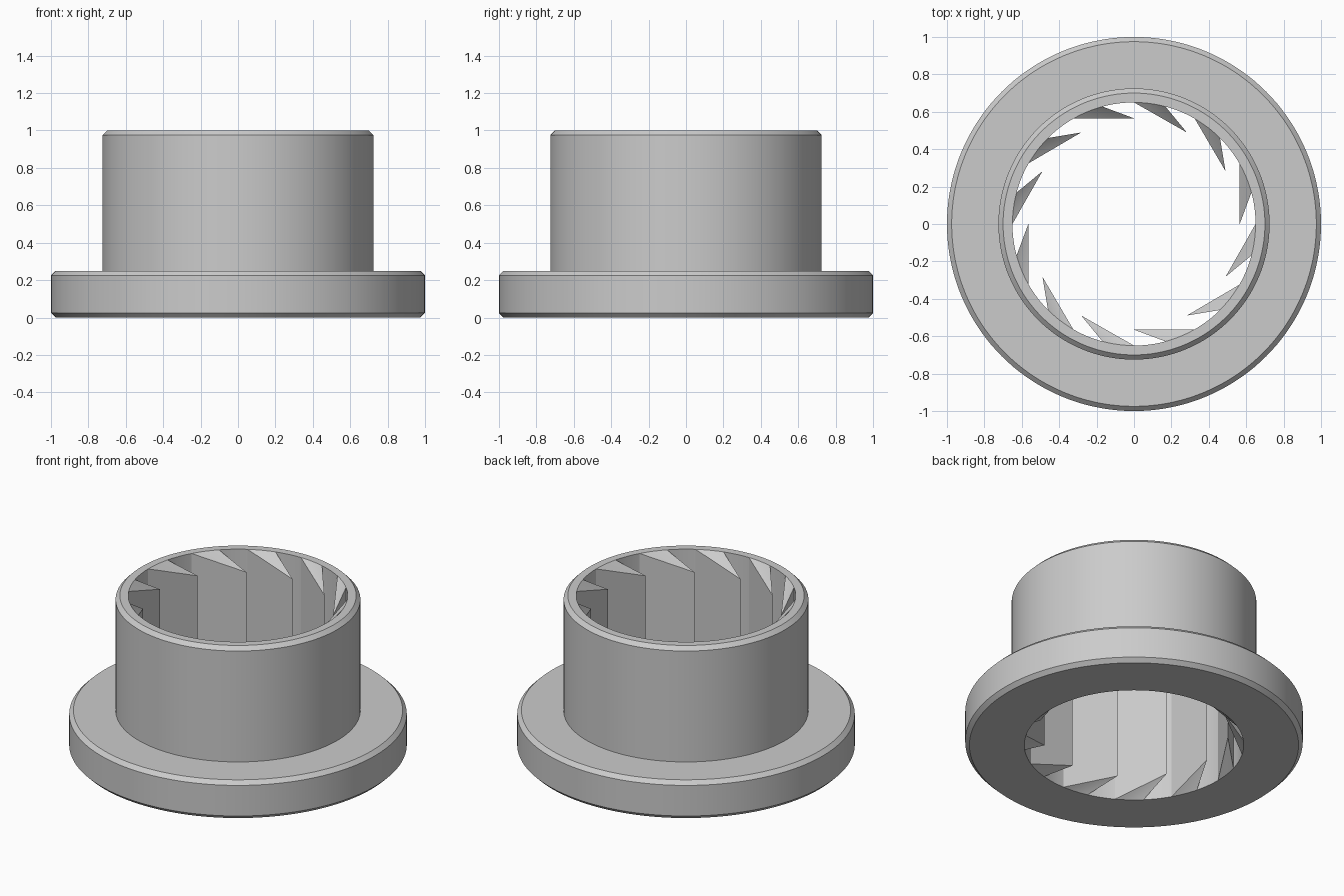
import bpy, bmesh
from math import radians, cos, sin, tau

cube = bpy.data.objects.get("Cube")
if cube:
    bpy.data.objects.remove(cube)

FLANGE_R, BODY_R, BORE_R, TIP_R = 1.0, 0.725, 0.65, 0.565
FLANGE_H, HEIGHT, BEVEL, RAMP = 0.25, 1.0, 0.025, 0.11
TEETH, SEGMENTS = 12, 144

grey = bpy.data.materials.new("metal_grey")
grey.use_nodes = True
colour = (0.6, 0.6, 0.6, 1)
grey.diffuse_color = colour
grey.node_tree.nodes["Principled BSDF"].inputs["Base Color"].default_value = colour


def polar(r, degrees, z):
    a = radians(degrees)
    return (r * cos(a), r * sin(a), z)


def finish(name, bm, angle):
    bmesh.ops.remove_doubles(bm, verts=bm.verts, dist=1e-5)
    bmesh.ops.recalc_face_normals(bm, faces=bm.faces)
    mesh = bpy.data.meshes.new(name)
    bm.to_mesh(mesh)
    bm.free()
    mesh.materials.append(grey)
    obj = bpy.data.objects.new(name, mesh)
    bpy.context.collection.objects.link(obj)
    bpy.ops.object.select_all(action="DESELECT")
    obj.select_set(True)
    bpy.context.view_layer.objects.active = obj
    bpy.ops.object.shade_smooth_by_angle(angle=radians(angle))


# Flanged sleeve: one closed profile spun around z
profile = [
    (BORE_R, 0), (FLANGE_R - BEVEL, 0), (FLANGE_R, BEVEL),
    (FLANGE_R, FLANGE_H - BEVEL), (FLANGE_R - BEVEL, FLANGE_H),
    (BODY_R, FLANGE_H), (BODY_R, HEIGHT - BEVEL),
    (BODY_R - BEVEL, HEIGHT), (BORE_R, HEIGHT),
]
bm = bmesh.new()
verts = [bm.verts.new((r, 0, z)) for r, z in profile]
edges = [bm.edges.new((v, verts[i - 1])) for i, v in enumerate(verts)]
bmesh.ops.spin(bm, geom=verts + edges, cent=(0, 0, 0), axis=(0, 0, 1),
               angle=tau, steps=SEGMENTS, use_merge=True)
finish("flanged_sleeve", bm, 30)

# Hooked ratchet teeth: thin wedges with ramped ends, rooted on the bore
bm = bmesh.new()
pitch = 360 / TEETH
steps = 6
for t in range(TEETH):
    start = t * pitch
    tips, arcs = [], []
    for z, tip_z in ((0, RAMP), (HEIGHT, HEIGHT - RAMP)):
        tips.append(bm.verts.new(polar(TIP_R, start, tip_z)))
        arcs.append([bm.verts.new(polar(BORE_R, start + pitch * (0.5 + 0.5 * i / steps), z))
                     for i in range(steps + 1)])
    for tip, arc in zip(tips, arcs):
        for a, b in zip(arc, arc[1:]):
            bm.faces.new((tip, a, b))
    for low, high in zip(*arcs):
        if low in (arcs[0][0], arcs[0][-1]):
            bm.faces.new((tips[0], low, high, tips[1]))
    # Root face against the sleeve wall
    for i in range(steps):
        bm.faces.new((arcs[0][i], arcs[0][i + 1], arcs[1][i + 1], arcs[1][i]))
finish("ratchet_teeth", bm, 20)
